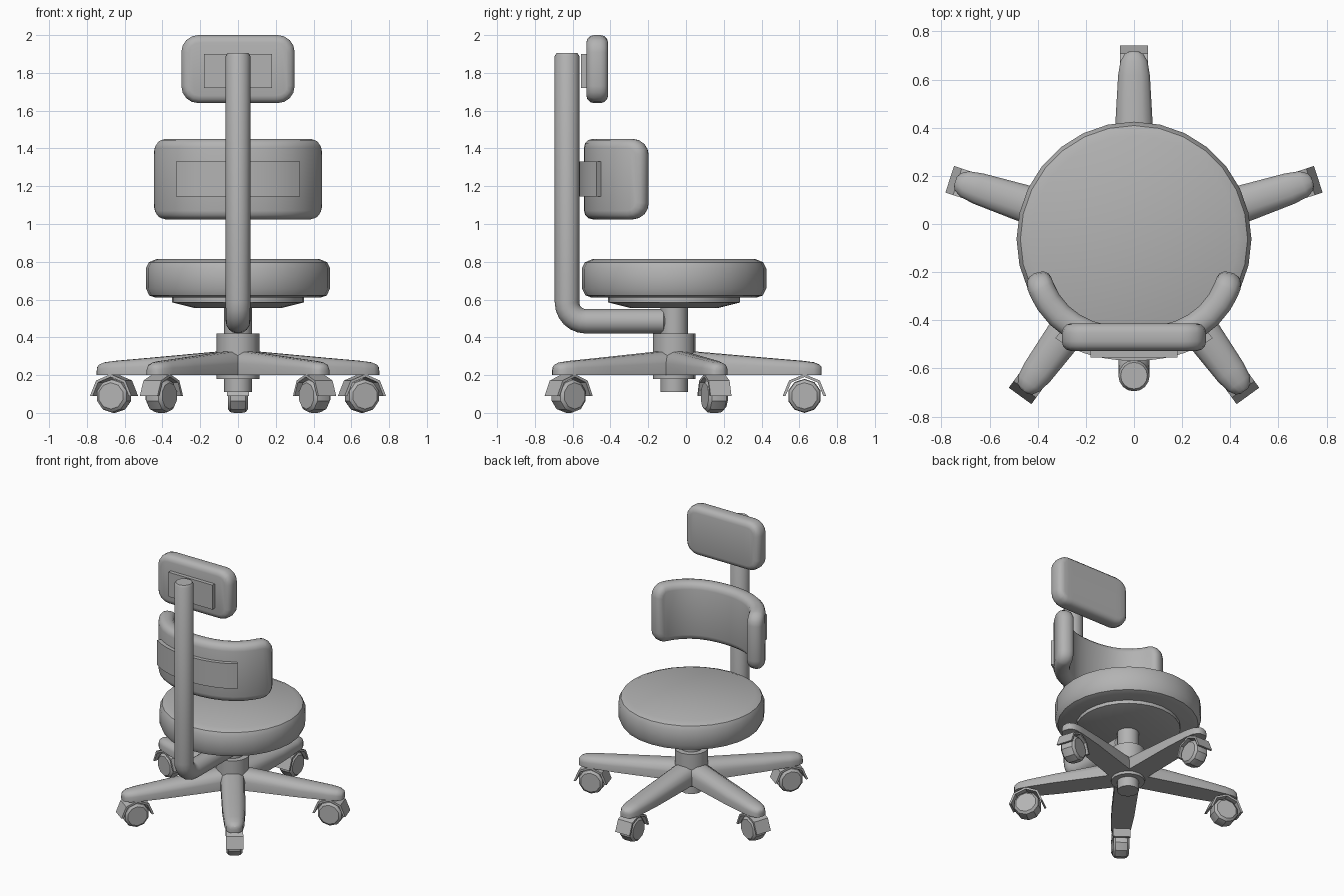
import bpy, bmesh
from math import sin, cos, pi, radians
from mathutils import Matrix, Vector

if "Cube" in bpy.data.objects:
    bpy.data.objects.remove(bpy.data.objects["Cube"])

grey = bpy.data.materials.new("mid_grey")
grey.use_nodes = True
COLOR = (0.45, 0.45, 0.45, 1)
grey.diffuse_color = COLOR
grey.node_tree.nodes["Principled BSDF"].inputs["Base Color"].default_value = COLOR

CY = -0.063  # y of the swivel axis


def finish(name, bm, matrix=Matrix(), angle=40):
    bmesh.ops.recalc_face_normals(bm, faces=bm.faces)
    mesh = bpy.data.meshes.new(name)
    bm.to_mesh(mesh)
    bm.free()
    mesh.materials.append(grey)
    ob = bpy.data.objects.new(name, mesh)
    bpy.context.collection.objects.link(ob)
    ob.matrix_world = matrix
    bpy.ops.object.select_all(action="DESELECT")
    ob.select_set(True)
    bpy.context.view_layer.objects.active = ob
    bpy.ops.object.shade_smooth_by_angle(angle=radians(angle))
    return ob


def loft(name, rings, matrix=Matrix(), angle=40):
    """Skin a list of equal-length closed rings and cap both ends."""
    bm = bmesh.new()
    loops = [[bm.verts.new(p) for p in ring] for ring in rings]
    n = len(loops[0])
    for a, b in zip(loops, loops[1:]):
        for i in range(n):
            j = (i + 1) % n
            bm.faces.new((a[i], a[j], b[j], b[i]))
    bm.faces.new(loops[0])
    bm.faces.new(loops[-1])
    return finish(name, bm, matrix, angle)


def lathe(name, profile, segs, matrix=Matrix.Translation((0, CY, 0)), angle=40):
    rings = [[(r * cos(2 * pi * i / segs), r * sin(2 * pi * i / segs), z)
              for i in range(segs)] for r, z in profile]
    return loft(name, rings, matrix, angle)


def panel(name, half_w, z0, z1, depth, corner, soft, place):
    """Rounded rectangle slab with soft rim; place maps (s, depth, z) to space."""
    bm = bmesh.new()
    outline = []
    zc, half_h = (z0 + z1) / 2, (z1 - z0) / 2
    for k, (sx, sz) in enumerate([(1, 1), (-1, 1), (-1, -1), (1, -1)]):
        steps = 4 if corner else 0
        for i in range(steps + 1):
            a = k * pi / 2 + (i / steps * pi / 2 if steps else 0)
            outline.append((sx * (half_w - corner) + corner * cos(a), -depth / 2,
                            zc + sz * (half_h - corner) + corner * sin(a)))
    face = bm.faces.new([bm.verts.new(p) for p in outline])
    ext = bmesh.ops.extrude_face_region(bm, geom=[face])
    for v in ext["geom"]:
        if isinstance(v, bmesh.types.BMVert):
            v.co.y += depth
    bmesh.ops.recalc_face_normals(bm, faces=bm.faces)
    if soft:
        rim = [e for e in bm.edges if e.calc_face_angle(0) > 1.2]
        bmesh.ops.bevel(bm, geom=rim, offset=soft, segments=3, profile=0.5,
                        affect="EDGES")
    for i in range(-7, 8):
        bmesh.ops.bisect_plane(bm, geom=bm.verts[:] + bm.edges[:] + bm.faces[:],
                               plane_co=(half_w * i / 8, 0, 0), plane_no=(1, 0, 0))
    for v in bm.verts:
        v.co = place(*v.co)
    return finish(name, bm)


def wrap(radius):
    """Bend a slab round the sitter's back."""
    def place(s, d, z):
        a = s / 0.43
        r = radius - d + 0.022 * sin(2 * a) ** 2
        return Vector((r * sin(a), -0.065 - r * cos(a), z))
    return place


def flat(y):
    return lambda s, d, z: Vector((s, y + d, z))


# Seat and the tapered plate under it
lathe("seat_cushion", [(0.435, 0.61), (0.47, 0.622), (0.488, 0.66), (0.488, 0.765),
                       (0.472, 0.797), (0.43, 0.815)], 28)
lathe("seat_plate", [(0.23, 0.555), (0.35, 0.585), (0.35, 0.615)], 28, angle=15)

# Swivel column and hub
lathe("column", [(0.073, 0.11), (0.073, 0.58)], 16)
lathe("hub", [(0.113, 0.18), (0.113, 0.42)], 16)

# Back post: upright tube with a bent foot running to the column
bend, tube = 0.1, 0.065
path = [(-0.1, 0.485, 0, 0.65), (-0.12, 0.485, 0, 1)]
path += [(-0.63 + bend - bend * sin(t * pi / 12), 0.485 + bend - bend * cos(t * pi / 12),
          t * pi / 12, 1) for t in range(7)]
path += [(-0.63, 1.89, pi / 2, 1), (-0.63, 1.905, pi / 2, 0.85)]
loft("back_post", [[(tube * k * cos(u), y + tube * k * sin(u) * sin(t),
                     z + tube * k * sin(u) * cos(t))
                    for u in [2 * pi * i / 16 for i in range(16)]]
                   for y, z, t, k in path])

# Backrest and headrest with their mounting plates
panel("backrest", 0.535, 1.025, 1.45, 0.11, 0.085, 0.045, wrap(0.42))
panel("backrest_plate", 0.29, 1.145, 1.33, 0.04, 0, 0, wrap(0.483))
panel("headrest", 0.3, 1.64, 2.0, 0.115, 0.09, 0.04, flat(-0.47))
panel("headrest_plate", 0.18, 1.72, 1.9, 0.04, 0, 0, flat(-0.535))

# Five-star base: arm, caster fender and wheel repeated round the column
ARCH = [(-1, 0), (-1, 0.5), (-0.85, 0.8), (-0.45, 0.97), (0, 1),
        (0.45, 0.97), (0.85, 0.8), (1, 0.5), (1, 0)]
STATIONS = [(0, 0.083, 0.135), (0.49, 0.077, 0.092), (0.68, 0.066, 0.076),
            (0.74, 0.056, 0.068), (0.77, 0.038, 0.056), (0.78, 0.02, 0.045)]
ARM_RINGS = [[(w * x, r, 0.2 + h * z) for x, z in ARCH] for r, w, h in STATIONS]
WHEEL_R, WHEEL_Y = 0.09, 0.69
WHEEL = [(0.07, -0.054), (0.086, -0.04), (WHEEL_R, -0.02),
         (WHEEL_R, 0.02), (0.086, 0.04), (0.07, 0.054)]
FENDER = [(r * cos(a * pi / 4), r * sin(a * pi / 4))
          for r, order in ((0.115, range(5)), (0.1, range(4, -1, -1))) for a in order]
for i in range(5):
    turn = Matrix.Translation((0, CY, 0)) @ Matrix.Rotation(2 * pi * i / 5, 4, "Z")
    loft(f"base_arm_{i + 1}", ARM_RINGS, turn)
    loft(f"caster_fender_{i + 1}",
         [[(x, WHEEL_Y + y, 0.09 + z) for y, z in FENDER] for x in (-0.058, 0.058)],
         turn, 20)
    axle = turn @ Matrix.Translation((0, WHEEL_Y, WHEEL_R)) @ Matrix.Rotation(pi / 2, 4, "Y")
    lathe(f"caster_wheel_{i + 1}", WHEEL, 10, axle, 30)
